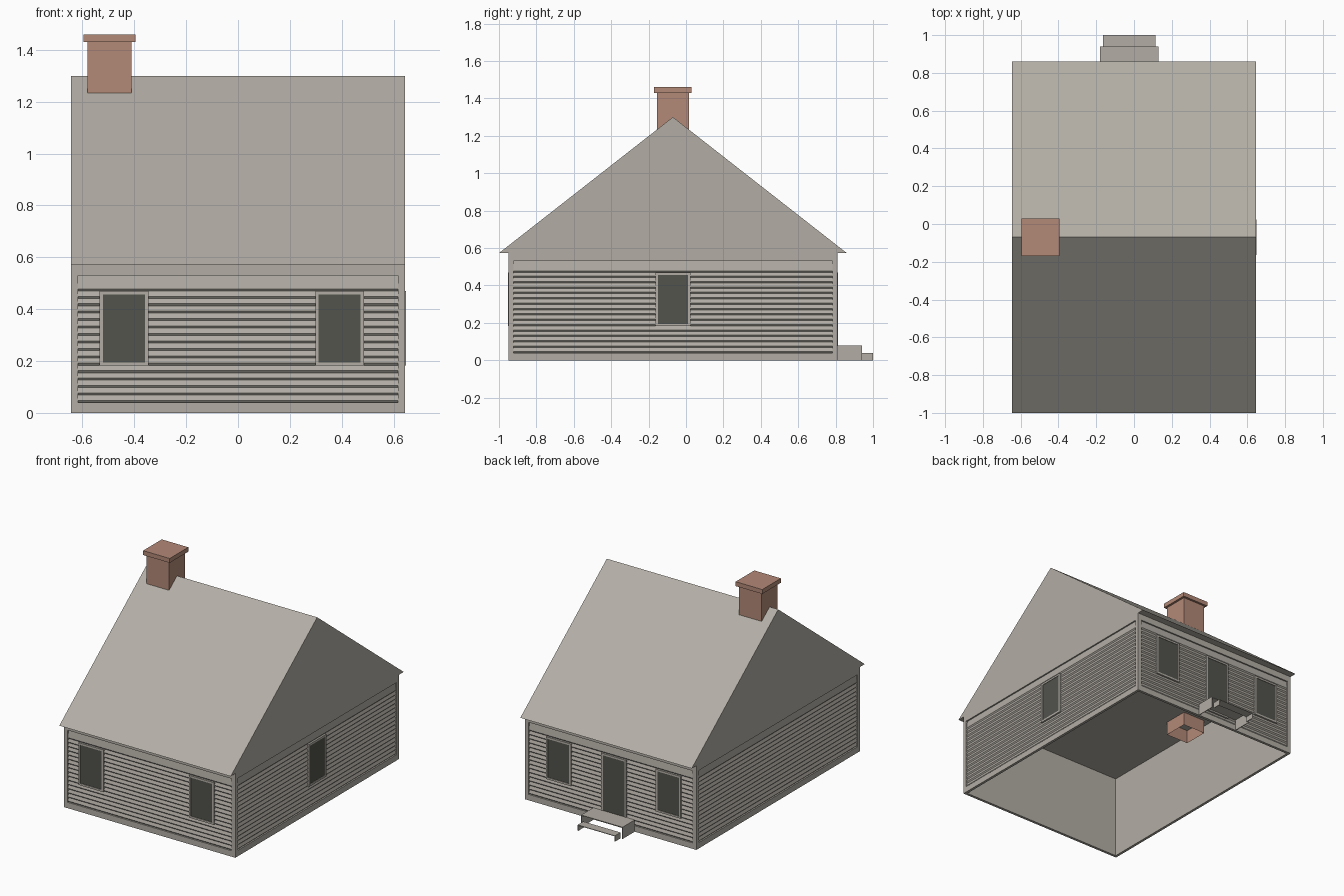
import bpy, bmesh
from math import radians
from mathutils import Matrix, Vector

cube = bpy.data.objects.get("Cube")
if cube:
    bpy.data.objects.remove(cube, do_unlink=True)


def material(name, rgb):
    m = bpy.data.materials.new(name)
    m.use_nodes = True
    m.diffuse_color = (*rgb, 1)
    m.node_tree.nodes["Principled BSDF"].inputs["Base Color"].default_value = (*rgb, 1)
    return m


STONE = material("warm grey", (0.45, 0.423, 0.378))
BRICK = material("brick brown", (0.45, 0.25, 0.185))
GLASS = material("dark glass", (0.085, 0.087, 0.073))


def finish(name, bm, mat, matrix=None):
    if matrix:
        bm.transform(matrix)
    bmesh.ops.recalc_face_normals(bm, faces=bm.faces[:])
    me = bpy.data.meshes.new(name)
    bm.to_mesh(me)
    bm.free()
    me.materials.append(mat)
    ob = bpy.data.objects.new(name, me)
    bpy.context.collection.objects.link(ob)
    return ob


def add_box(bm, x, y, z):
    """Box from (low, high) ranges; returns its vertices."""
    size = [r[1] - r[0] for r in (x, y, z)]
    mid = Vector([(r[0] + r[1]) / 2 for r in (x, y, z)])
    mat = Matrix.Translation(mid) @ Matrix.Diagonal((*size, 1))
    return bmesh.ops.create_cube(bm, size=1, matrix=mat)["verts"]


def add_prism(bm, profile, x0, x1):
    """Extrude a closed (y, z) profile along x."""
    face = bm.faces.new([bm.verts.new((x0, y, z)) for y, z in profile])
    ext = bmesh.ops.extrude_face_region(bm, geom=[face], use_keep_orig=True)["geom"]
    verts = [v for v in ext if isinstance(v, bmesh.types.BMVert)]
    bmesh.ops.translate(bm, verts=verts, vec=(x1 - x0, 0, 0))


def add_frame(bm, x, z, border, bottom, top, y):
    """Rectangular border of four boards."""
    add_box(bm, (x[0], x[0] + border), y, z)
    add_box(bm, (x[1] - border, x[1]), y, z)
    inner = (x[0] + border, x[1] - border)
    if bottom:
        add_box(bm, inner, y, (z[0], z[0] + bottom))
    add_box(bm, inner, y, (z[1] - top, z[1]))


HALF_X, HALF_Y, MID_Y, EAVE = 0.645, 0.88, -0.07, 0.573
BOARD, FIRST, COUNT = 0.0287, 0.04, 16


# Each wall is built facing the front, then turned into place
def wall(side, angle, half, dist, openings):
    place = Matrix.Translation((0, MID_Y, 0)) @ Matrix.Rotation(radians(angle), 4, "Z") \
        @ Matrix.Translation((0, -dist, 0))

    bm = bmesh.new()
    add_box(bm, (-half + 0.012, half - 0.012), (0.012, 0.018), (0, EAVE))
    add_frame(bm, (-half, half), (0, EAVE), 0.028, FIRST, 0.043, (0, 0.012))
    finish(side + "_wall", bm, STONE, place)

    # Overlapping boards as one saw-tooth profile
    profile = [(0.015, FIRST)]
    for i in range(COUNT):
        z = FIRST + i * BOARD
        profile += [(0.010, z), (0.003, z + 0.008)]
    profile += [(0.010, 0.53), (0.015, 0.53)]
    bm = bmesh.new()
    add_prism(bm, profile, -half + 0.028, half - 0.028)
    finish(side + "_siding", bm, STONE, place)

    # Trim boards and dark panes
    for i, (name, u, z0, z1) in enumerate(openings):
        label = f"{side}_{name}_{i + 1}"
        bm = bmesh.new()
        add_frame(bm, (u - 0.094, u + 0.094), (z0, z1), 0.013, 0.013, 0.013, (-0.003, 0.012))
        finish(label + "_trim", bm, STONE, place)
        bm = bmesh.new()
        add_box(bm, (u - 0.082, u + 0.082), (0.0005, 0.009), (z0 + 0.012, z1 - 0.012))
        finish(label + "_pane", bm, GLASS, place)


def window(u):
    return ("window", u, 0.182, 0.47)


wall("front", 0, HALF_X, HALF_Y, [window(-0.44), window(0.392)])
wall("left", 90, HALF_Y, HALF_X, [window(0)])
wall("back", 180, HALF_X, HALF_Y,
     [window(-0.392), ("door", 0.024, 0.065, 0.47), window(0.435)])
wall("right", -90, HALF_Y, HALF_X, [])

# Gabled roof with a flat underside
bm = bmesh.new()
add_prism(bm, [(-1, EAVE), (0.86, EAVE), (MID_Y, 1.3)], -HALF_X, HALF_X)
finish("roof", bm, STONE)

# Chimney shaft, open below, with a wider cap
bm = bmesh.new()
verts = add_box(bm, (-0.58, -0.41), (-0.155, 0.015), (0.48, 1.435))
low = [f for f in bm.faces if all(v.co.z < 0.5 for v in f.verts)]
bmesh.ops.delete(bm, geom=low, context="FACES_ONLY")
finish("chimney_shaft", bm, BRICK)
bm = bmesh.new()
add_box(bm, (-0.595, -0.395), (-0.17, 0.03), (1.43, 1.46))
finish("chimney_cap", bm, BRICK)

# Back steps: a tread on two thin cheeks, open at the front
for name, half, y, top in (("upper_step", 0.156, (0.81, 0.94), 0.08),
                           ("lower_step", 0.14, (0.94, 1.0), 0.04)):
    bm = bmesh.new()
    add_frame(bm, (-half, half), (0, top), 0.004, 0, 0.004, y)
    finish(name, bm, STONE, Matrix.Translation((-0.025, 0, 0)))
